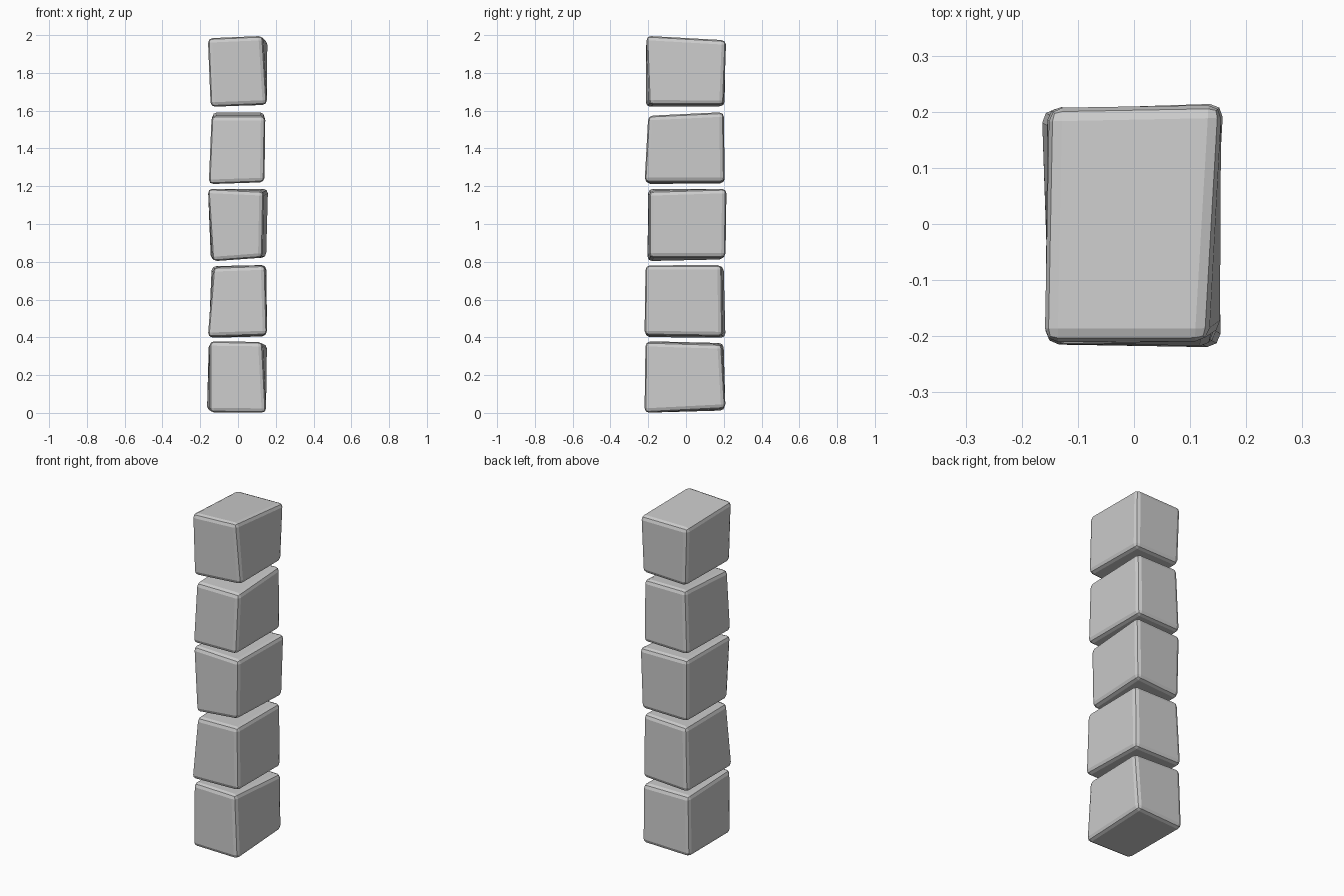
import bpy, bmesh

if "Cube" in bpy.data.objects:
    bpy.data.objects.remove(bpy.data.objects["Cube"])

PITCH, W, D, H = 0.4, 0.15, 0.205, 0.37   # block spacing and nominal half width, half depth, height

# Hand-cut skew of each block's corners in thousandths: (dx, dy, dz)
# order: front-left, front-right, back-right, back-left; bottom ring then top ring
SKEW = [
    [(0, -10, 0), (0, -15, -2), (-5, 5, 20), (-15, 0, 10),
     (0, -5, 8), (-20, -10, 4), (5, -15, -8), (-5, -5, -2)],
    [(-10, -10, -4), (5, -15, 6), (0, -10, 0), (-5, 5, -8),
     (20, 0, -3), (-5, -10, 7), (0, -15, 8), (10, -5, 2)],
    [(15, 0, -3), (-20, 10, 17), (0, 5, 17), (5, -5, 7),
     (-10, 5, 13), (-13, 10, -1), (10, 10, 12), (0, 0, 8)],
    [(-5, -5, 6), (-10, -15, 16), (-10, 0, 16), (0, 0, 10),
     (10, 5, -2), (-5, 5, -2), (-10, -5, 17), (15, -5, 17)],
    [(5, -10, 15), (5, 10, 27), (0, -5, 25), (10, 0, 18),
     (-10, -5, 9), (-18, -5, 22), (7, 8, -2), (-2, 2, -5)],
]
RING = [(-1, -1), (1, -1), (1, 1), (-1, 1)]


def stone_block(i, skew):
    base = i * PITCH + (0.005 if i else 0.002)
    bm = bmesh.new()
    vs = []
    for k, (dx, dy, dz) in enumerate(skew):
        sx, sy = RING[k % 4]
        z = base + (H if k >= 4 else 0)
        vs.append(bm.verts.new((sx * W + dx / 1000, sy * D + dy / 1000, z + dz / 1000)))
    bm.faces.new(vs[3::-1])
    bm.faces.new(vs[4:])
    for a in range(4):
        b = (a + 1) % 4
        bm.faces.new((vs[a], vs[b], vs[b + 4], vs[a + 4]))
    bmesh.ops.recalc_face_normals(bm, faces=bm.faces)
    # worn edges
    bmesh.ops.bevel(bm, geom=bm.edges[:], offset=0.024, segments=2,
                    profile=0.5, affect='EDGES')
    mesh = bpy.data.meshes.new(f"stone_block_{i + 1}")
    bm.to_mesh(mesh)
    bm.free()
    obj = bpy.data.objects.new(f"stone_block_{i + 1}", mesh)
    bpy.context.collection.objects.link(obj)


# Column of five loose blocks
for i, skew in enumerate(SKEW):
    stone_block(i, skew)
